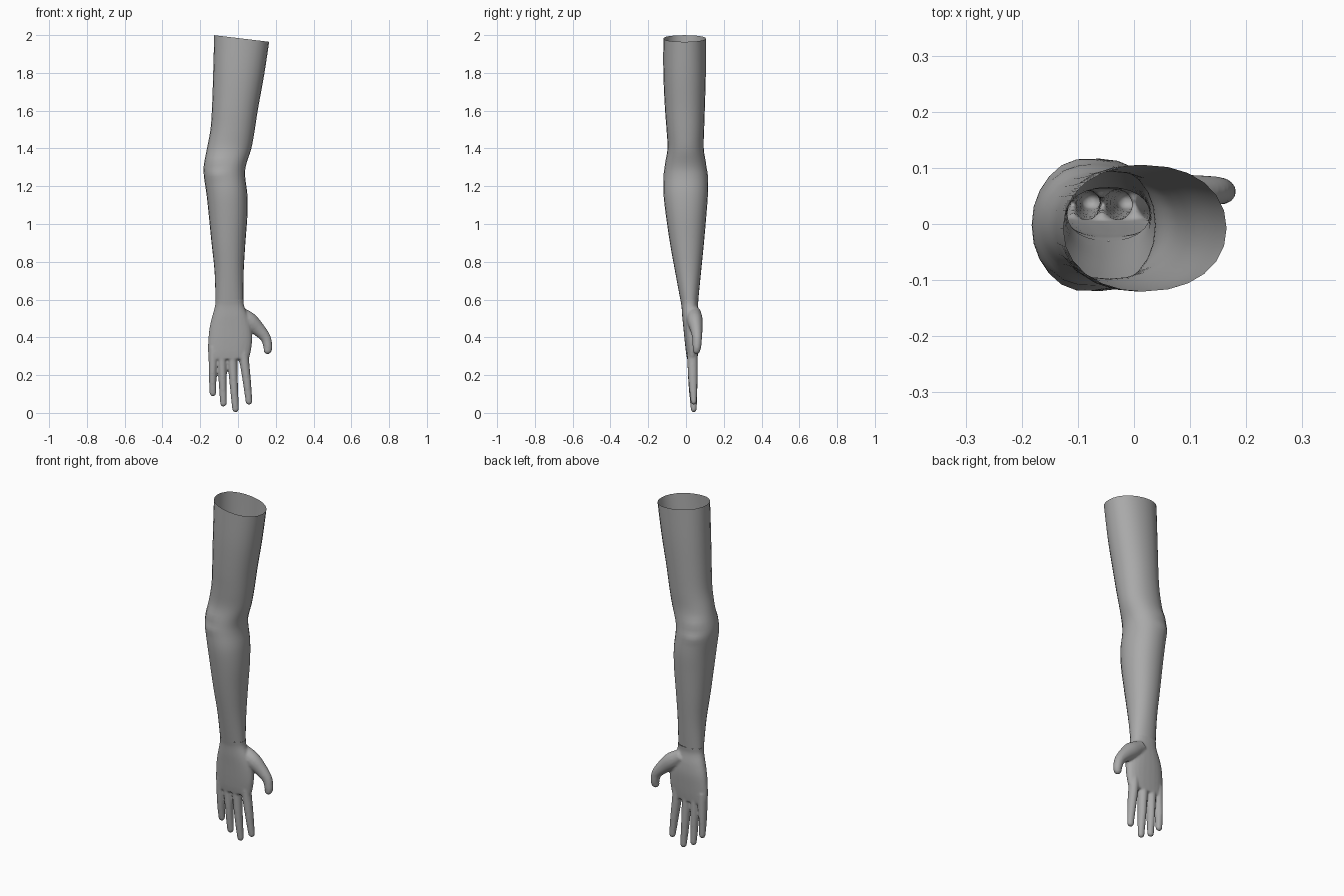
import bpy, bmesh, math
from mathutils import Vector

if "Cube" in bpy.data.objects:
    bpy.data.objects.remove(bpy.data.objects["Cube"])

skin = bpy.data.materials.new("skin_grey")
skin.diffuse_color = (0.4, 0.4, 0.4, 1)
skin.use_nodes = True
skin.node_tree.nodes["Principled BSDF"].inputs["Base Color"].default_value = skin.diffuse_color


def spline(keys, steps):
    """Smoothly resample a list of equal-length tuples (Catmull-Rom)."""
    out = []
    for i in range(len(keys) - 1):
        a, b, c, d = (keys[min(max(i + k, 0), len(keys) - 1)] for k in (-1, 0, 1, 2))
        for s in range(steps):
            t = s / steps
            out.append(tuple(0.5 * (2 * q + (r - p) * t + (2 * p - 5 * q + 4 * r - w) * t * t
                                    + (3 * q - p - 3 * r + w) * t ** 3)
                             for p, q, r, w in zip(a, b, c, d)))
    out.append(tuple(keys[-1]))
    return out


def loft(bm, rings, caps=True):
    """Skin a list of vertex rings into a tube."""
    loops = [[bm.verts.new(p) for p in ring] for ring in rings]
    n = len(loops[0])
    faces = []
    for a, b in zip(loops, loops[1:]):
        for i in range(n):
            j = (i + 1) % n
            faces.append(bm.faces.new((a[i], a[j], b[j], b[i])))
    ends = [bm.faces.new(loops[0]), bm.faces.new(loops[-1])]
    bmesh.ops.recalc_face_normals(bm, faces=faces + ends)
    if not caps:
        bmesh.ops.delete(bm, geom=ends, context='FACES_ONLY')


def oval(x0, x1, y0, y1, z, power=1.0, n=24):
    """Horizontal oval ring filling the given box; power < 1 makes it squarer."""
    pts = []
    for i in range(n):
        a = 2 * math.pi * i / n
        c, s = math.cos(a), math.sin(a)
        pts.append(Vector(((x0 + x1) / 2 + (x1 - x0) / 2 * math.copysign(abs(c) ** power, c),
                           (y0 + y1) / 2 + (y1 - y0) / 2 * math.copysign(abs(s) ** power, s), z)))
    return pts


def digit(bm, path, n=14):
    """Finger along keys (x, y, z, radius, depth radius), rounded at the tip."""
    keys = spline(path, 4)
    d = (Vector(keys[-1][:3]) - Vector(keys[-2][:3])).normalized()
    x, y, z, r, e = keys[-1]
    for k in (0.4, 0.7, 0.9, 0.98):
        f = math.sqrt(1 - k * k)
        keys.append((*(Vector((x, y, z)) + d * r * k), r * f, e * f))
    rings = []
    for i, k in enumerate(keys):
        t = Vector(keys[min(i + 1, len(keys) - 1)][:3]) - Vector(keys[max(i - 1, 0)][:3])
        u = Vector((-t.z, 0, t.x)).normalized()
        v = t.normalized().cross(u)
        rings.append([Vector(k[:3]) + u * k[3] * math.cos(2 * math.pi * j / n)
                      + v * k[4] * math.sin(2 * math.pi * j / n) for j in range(n)])
    loft(bm, rings)


def make(name, bm):
    mesh = bpy.data.meshes.new(name)
    bm.to_mesh(mesh)
    bm.free()
    mesh.materials.append(skin)
    obj = bpy.data.objects.new(name, mesh)
    bpy.context.collection.objects.link(obj)
    bpy.context.view_layer.objects.active = obj
    obj.select_set(True)
    return obj


# Arm sleeve: x0, x1, y0, y1, z and slant of the ring
WRIST = 0.6
arm_keys = [
    (-0.119, 0.028, -0.030, 0.065, WRIST, 0), (-0.124, 0.030, -0.058, 0.080, 0.75, 0),
    (-0.140, 0.039, -0.085, 0.095, 0.90, 0), (-0.155, 0.050, -0.107, 0.108, 1.05, 0),
    (-0.167, 0.049, -0.119, 0.116, 1.16, 0), (-0.180, 0.038, -0.118, 0.115, 1.25, 0),
    (-0.181, 0.042, -0.112, 0.107, 1.31, 0), (-0.164, 0.070, -0.098, 0.094, 1.40, -0.02),
    (-0.145, 0.088, -0.103, 0.096, 1.50, -0.05), (-0.137, 0.106, -0.112, 0.100, 1.62, -0.08),
    (-0.131, 0.138, -0.120, 0.105, 1.80, -0.1), (-0.126, 0.165, -0.120, 0.105, 1.982, -0.12)]
rings = []
for x0, x1, y0, y1, z, slant in spline(arm_keys, 4):
    ring = oval(x0, x1, y0, y1, z, 0.93)
    mid = (x0 + x1) / 2
    for p in ring:
        p.z += slant * (p.x - mid)
        # soft elbow knobs on the outer side
        for kz in (1.26, 1.34):
            g = math.exp(-((p.z - kz) / 0.022) ** 2 - ((p.x + 0.12) / 0.04) ** 2)
            p.y += math.copysign(0.006 * g, p.y)
    rings.append(ring)
bm = bmesh.new()
loft(bm, rings, caps=False)
arm = make("arm", bm)

# Palm, reaching a little above the wrist so it can be trimmed there
bm = bmesh.new()
palm_keys = [
    (-0.122, 0.030, -0.042, 0.072, 0.67), (-0.120, 0.029, -0.030, 0.066, WRIST),
    (-0.122, 0.033, -0.024, 0.064, 0.565), (-0.137, 0.055, -0.020, 0.073, 0.51),
    (-0.151, 0.072, -0.014, 0.076, 0.45), (-0.158, 0.075, -0.007, 0.071, 0.38),
    (-0.159, 0.067, 0.000, 0.065, 0.32), (-0.155, 0.058, 0.006, 0.060, 0.285)]
loft(bm, [oval(*k, 0.85) for k in spline(palm_keys, 4)])

# Four fingers: base x, middle x, tip x, tip z, base radius
for xb, xm, xt, zt, r in ((-0.132, -0.134, -0.133, 0.088, 0.024), (-0.085, -0.081, -0.077, 0.033, 0.025),
                          (-0.030, -0.022, -0.013, 0.003, 0.026), (0.032, 0.047, 0.058, 0.043, 0.026)):
    digit(bm, [(xb, 0.033, 0.35, r, 0.028), (xb, 0.034, 0.29, r, 0.028),
               (xm, 0.037, (0.29 + zt) / 2, r - 0.004, 0.024),
               (xt, 0.041, zt + 0.018, 0.018, 0.016)])

# Thumb with its fleshy base
digit(bm, [(-0.01, 0.042, 0.535, 0.036, 0.036), (0.055, 0.047, 0.49, 0.046, 0.042),
           (0.107, 0.055, 0.443, 0.037, 0.033), (0.146, 0.059, 0.397, 0.028, 0.026),
           (0.158, 0.058, 0.352, 0.024, 0.023), (0.157, 0.056, 0.333, 0.022, 0.020)])
hand = make("hand", bm)

# Fuse the hand parts into one soft skin
fuse = hand.modifiers.new("fuse", 'REMESH')
fuse.mode = 'VOXEL'
fuse.voxel_size = 0.006
soft = hand.modifiers.new("soften", 'SMOOTH')
soft.factor = 0.5
soft.iterations = 4
bpy.ops.object.modifier_apply(modifier="fuse")
bpy.ops.object.modifier_apply(modifier="soften")

# Trim the hand open where it meets the arm
bm = bmesh.new()
bm.from_mesh(hand.data)
bmesh.ops.bisect_plane(bm, geom=bm.verts[:] + bm.edges[:] + bm.faces[:],
                       plane_co=(0, 0, WRIST), plane_no=(0, 0, 1), clear_outer=True)
bm.to_mesh(hand.data)
bm.free()

# Smooth shading
for obj in (arm, hand):
    for f in obj.data.polygons:
        f.use_smooth = True
        f.material_index = 0
